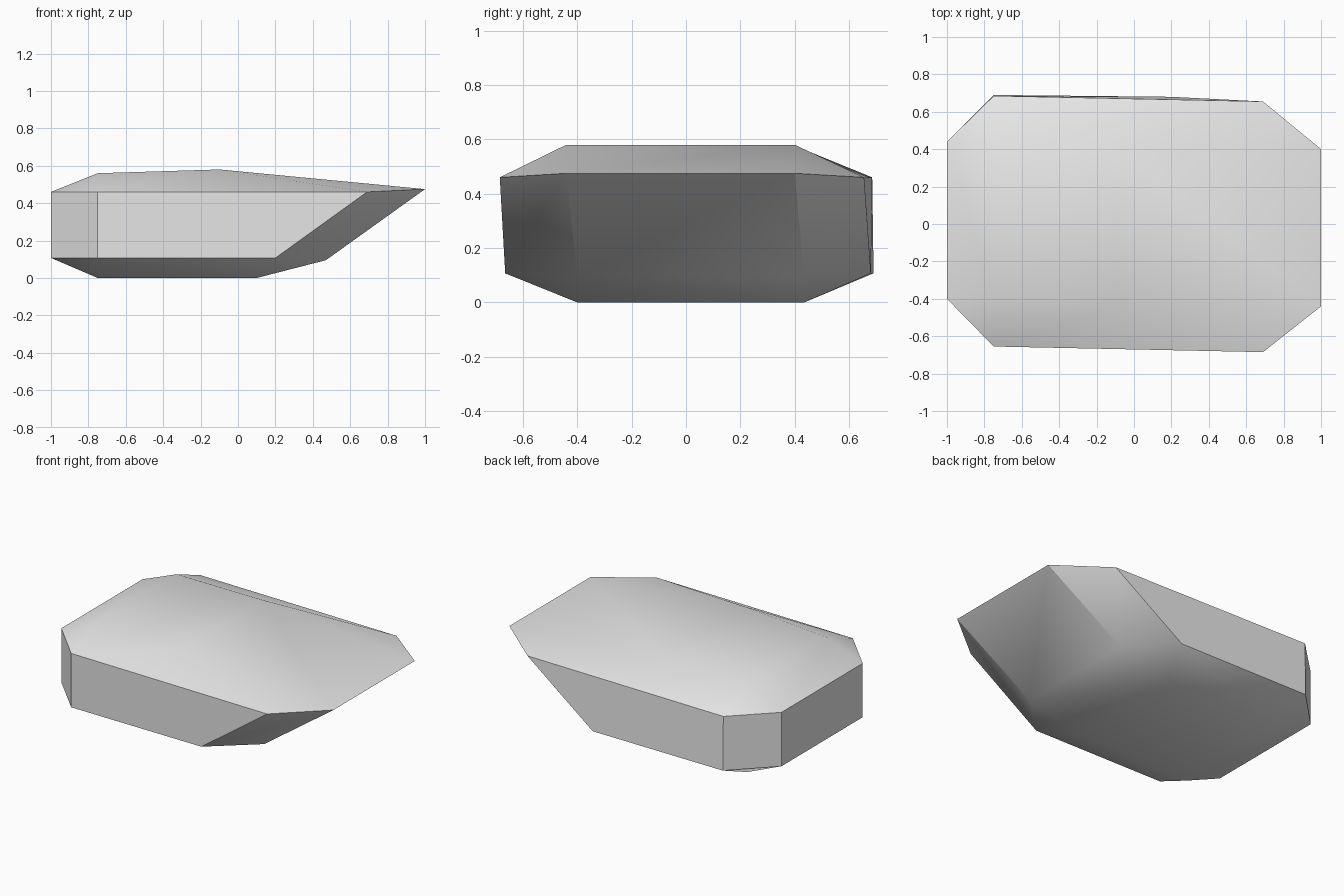
import bpy
import bmesh
import math

old = bpy.data.objects.get("Cube")
if old:
    bpy.data.objects.remove(old, do_unlink=True)

# Single stone colour
stone = bpy.data.materials.new("light_grey_stone")
stone.use_nodes = True
colour = (0.8, 0.8, 0.8, 1)
stone.diffuse_color = colour
stone.node_tree.nodes["Principled BSDF"].inputs["Base Color"].default_value = colour

# Outlines run counter-clockwise; each cap corner owns two outline corners
top_cap = [(-0.75, -0.40, 0.56), (-0.10, -0.44, 0.58),
           (-0.10, 0.40, 0.58), (-0.75, 0.44, 0.56)]
upper_rim = [(-1, -0.40, 0.46), (-0.75, -0.655, 0.46),
             (0.69, -0.685, 0.46), (1, -0.44, 0.475),
             (1, 0.40, 0.475), (0.69, 0.655, 0.46),
             (-0.75, 0.685, 0.46), (-1, 0.44, 0.46)]
lower_rim = [(-1, -0.40, 0.107), (-0.75, -0.655, 0.107),
             (0.20, -0.665, 0.107), (0.47, -0.40, 0.095),
             (0.47, 0.435, 0.095), (0.20, 0.68, 0.107),
             (-0.75, 0.69, 0.107), (-1, 0.44, 0.107)]
bottom_cap = [(-0.75, -0.40, 0), (0.10, -0.40, 0),
              (0.10, 0.435, 0), (-0.75, 0.435, 0)]

bm = bmesh.new()


def add_ring(points):
    return [bm.verts.new(p) for p in points]


def close_end(cap, rim):
    """Flat cap, corner triangles and sloping bevel strips."""
    bm.faces.new(cap)
    for i in range(len(cap)):
        after = (i + 1) % len(cap)
        a, b = rim[2 * i], rim[2 * i + 1]
        bm.faces.new((a, b, cap[i]))
        bm.faces.new((b, rim[2 * after], cap[after], cap[i]))


# Bevelled top and bottom, joined by the eight side walls
upper, lower = add_ring(upper_rim), add_ring(lower_rim)
close_end(add_ring(top_cap), upper)
close_end(add_ring(bottom_cap), lower)
for i in range(len(upper)):
    j = (i + 1) % len(upper)
    bm.faces.new((lower[i], lower[j], upper[j], upper[i]))
bmesh.ops.recalc_face_normals(bm, faces=bm.faces)

mesh = bpy.data.meshes.new("rock_slab")
bm.to_mesh(mesh)
bm.free()
mesh.materials.append(stone)
rock = bpy.data.objects.new("rock_slab", mesh)
bpy.context.collection.objects.link(rock)

# Soft bevels, crisp rims
bpy.ops.object.select_all(action="DESELECT")
rock.select_set(True)
bpy.context.view_layer.objects.active = rock
bpy.ops.object.shade_smooth_by_angle(angle=math.radians(30))
